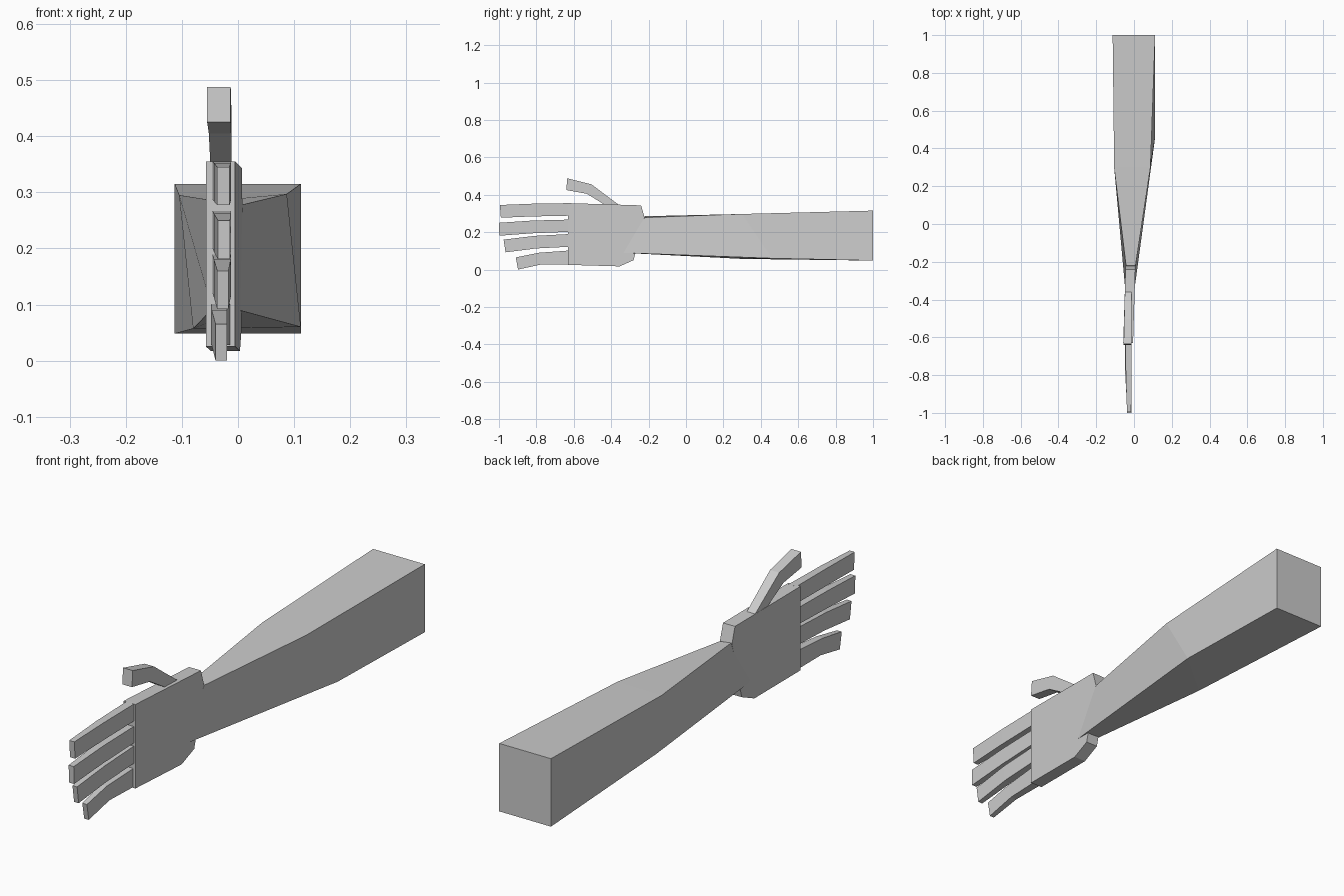
import bpy, bmesh

grey = bpy.data.materials.new("plain grey")
grey.diffuse_color = (0.6, 0.6, 0.6, 1)


def loft(name, rings):
    """Skin a closed solid through rings that all have the same corner count."""
    bm = bmesh.new()
    loops = [[bm.verts.new(p) for p in ring] for ring in rings]
    n = len(loops[0])
    for a, b in zip(loops, loops[1:]):
        for i in range(n):
            j = (i + 1) % n
            bm.faces.new((a[i], a[j], b[j], b[i]))
    bm.faces.new(loops[0])
    bm.faces.new(loops[-1])
    bmesh.ops.recalc_face_normals(bm, faces=bm.faces)
    mesh = bpy.data.meshes.new(name)
    bm.to_mesh(mesh)
    bm.free()
    mesh.materials.append(grey)
    obj = bpy.data.objects.new(name, mesh)
    bpy.context.collection.objects.link(obj)


def digit(name, sections):
    """Boxy digit; each section is x left, x right, lower (y, z), upper (y, z)."""
    loft(name, [[(x0, *lo), (x1, *lo), (x1, *hi), (x0, *hi)]
                for x0, x1, lo, hi in sections])


# Forearm: square elbow end, twisted middle, thin wrist tucked into the palm
loft("forearm", [
    [(-0.113, 1, 0.048), (0.112, 1, 0.048), (0.112, 1, 0.315), (-0.113, 1, 0.315)],
    [(-0.08, 0.3, 0.057), (0.112, 0.46, 0.06), (0.087, 0.3, 0.297), (-0.105, 0.3, 0.295)],
    [(-0.046, -0.35, 0.092), (0.002, -0.35, 0.09), (0.008, -0.22, 0.278), (-0.042, -0.22, 0.285)],
])

# Palm: side outline given thickness, shifting sideways toward the wrist
outline = [(-0.63, 0.025), (-0.63, 0.355), (-0.24, 0.343),
           (-0.222, 0.28), (-0.28, 0.05), (-0.355, 0.017)]
loft("palm", [[(x + 0.031 * (y + 0.63), y, z) for y, z in outline]
              for x in (-0.057, -0.005)])

# Fingers, from index to little
digit("index_finger", [(-0.046, -0.012, (-0.62, 0.288), (-0.62, 0.355)),
                       (-0.043, -0.013, (-0.82, 0.284), (-0.82, 0.352)),
                       (-0.037, -0.015, (-0.99, 0.277), (-0.995, 0.345))])
digit("middle_finger", [(-0.046, -0.012, (-0.62, 0.202), (-0.62, 0.267)),
                        (-0.043, -0.013, (-0.82, 0.194), (-0.82, 0.262)),
                        (-0.036, -0.014, (-0.998, 0.181), (-1, 0.25))])
digit("ring_finger", [(-0.046, -0.012, (-0.62, 0.122), (-0.62, 0.19)),
                      (-0.043, -0.013, (-0.8, 0.113), (-0.81, 0.18)),
                      (-0.037, -0.017, (-0.965, 0.092), (-0.975, 0.16))])
digit("little_finger", [(-0.048, -0.014, (-0.62, 0.028), (-0.62, 0.102)),
                        (-0.047, -0.02, (-0.77, 0.028), (-0.785, 0.09)),
                        (-0.04, -0.02, (-0.898, 0), (-0.91, 0.065))])

# Thumb: bent, rooted in the top edge of the palm
digit("thumb", [(-0.048, -0.012, (-0.4, 0.325), (-0.345, 0.335)),
                (-0.052, -0.012, (-0.53, 0.405), (-0.505, 0.455)),
                (-0.055, -0.013, (-0.64, 0.425), (-0.635, 0.488))])
